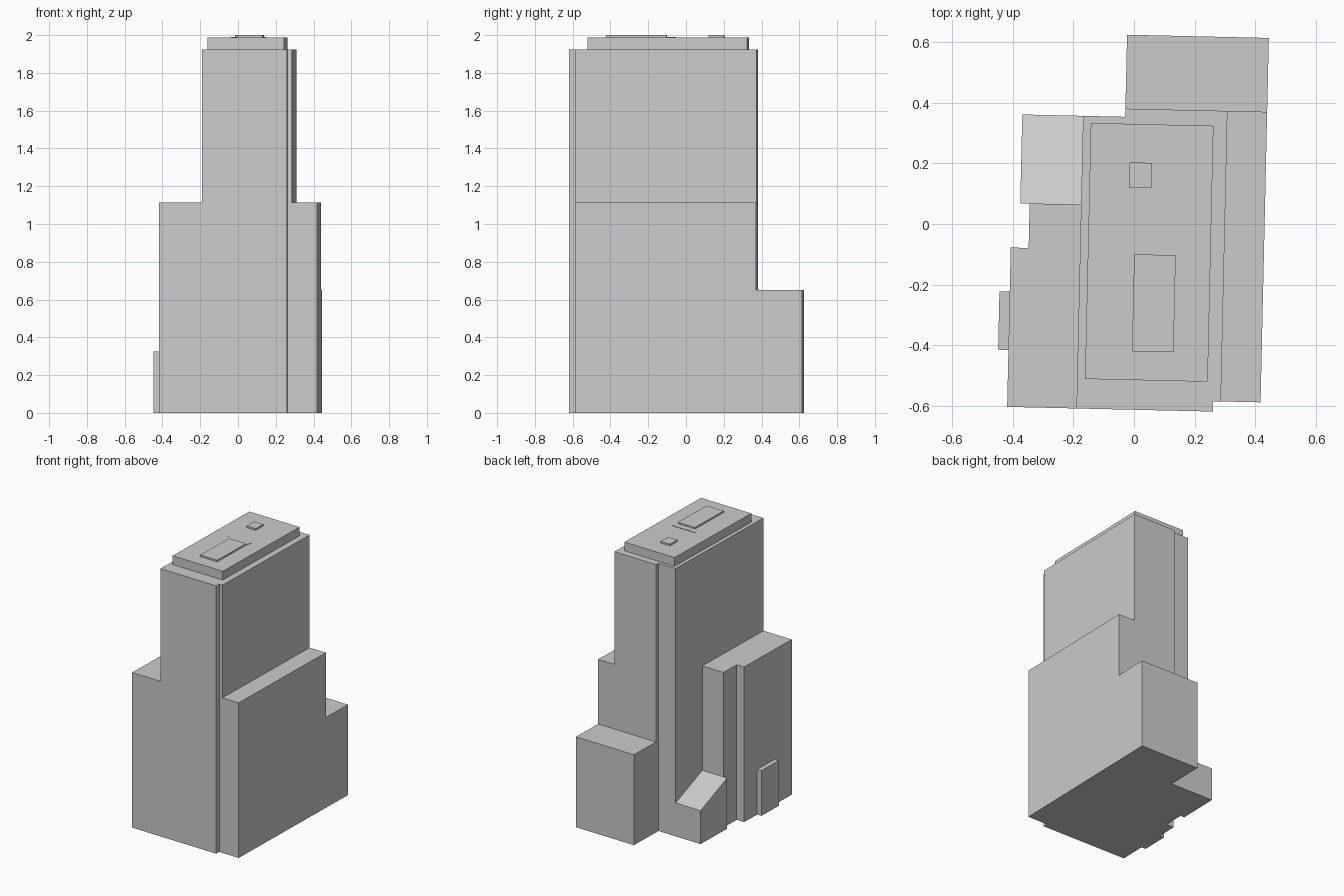
import bpy
import bmesh
import math
from mathutils import Matrix

default_cube = bpy.data.objects.get("Cube")
if default_cube:
    bpy.data.objects.remove(default_cube, do_unlink=True)

# One plain colour for the whole building
grey = bpy.data.materials.new("pale grey")
grey.use_nodes = True
colour = (0.6, 0.6, 0.6, 1)
grey.diffuse_color = colour
grey.node_tree.nodes["Principled BSDF"].inputs["Base Color"].default_value = colour

# The whole plan is turned slightly clockwise
turn = Matrix.Rotation(math.radians(-1.3), 4, "Z")


def prism(name, outline, bottom, top, back_drop=0):
    """Extrude a plan outline; back_drop lowers the roof along its rear edge."""
    bm = bmesh.new()
    floor = bm.faces.new([bm.verts.new((x, y, bottom)) for x, y in outline])
    extruded = bmesh.ops.extrude_face_region(bm, geom=[floor], use_keep_orig=True)
    rear = max(y for x, y in outline)
    for item in extruded["geom"]:
        if isinstance(item, bmesh.types.BMVert):
            item.co.z = top - (back_drop if item.co.y == item.co.y and
                               abs(item.co.y - rear) < 0.001 else 0)
    bmesh.ops.recalc_face_normals(bm, faces=bm.faces)
    bm.transform(turn)
    mesh = bpy.data.meshes.new(name)
    bm.to_mesh(mesh)
    bm.free()
    mesh.materials.append(grey)
    part = bpy.data.objects.new(name, mesh)
    bpy.context.collection.objects.link(part)
    return part


def rectangle(left, right, front, back):
    return [(left, front), (right, front), (right, back), (left, back)]


# Shared wall lines of the plan
west, east = -0.176, 0.3
outer_west, outer_east = -0.405, 0.431
front, front_step = -0.613, -0.579
back, back_step = 0.38, 0.353
notch_front, notch_back = 0.274, -0.037
shoulder, roof, parapet = 1.115, 1.925, 1.988

# Main tower with its corner notches
prism("tower", [
    (west, front), (notch_front, front), (notch_front, front_step),
    (east, front_step), (east, back), (notch_back, back),
    (notch_back, back_step), (west, back_step)], 0, roof)

# Lower wings against the tower
prism("east_wing", rectangle(east, outer_east, front_step, back), 0, shoulder)
prism("west_wing", [
    (outer_west, front), (west, front), (west, 0.06), (-0.346, 0.06),
    (-0.346, -0.087), (outer_west, -0.087)], 0, shoulder)
prism("rear_wing", rectangle(notch_back, outer_east, back, 0.624), 0, 0.65)

# Small annexes on the west side
prism("sloped_annex", rectangle(-0.377, west, 0.06, back_step), 0, 0.365, back_drop=0.125)
prism("west_porch", rectangle(-0.439, outer_west, -0.425, -0.232), 0, 0.325)

# Raised roof and its plant housings
prism("penthouse", rectangle(-0.15, 0.255, -0.515, 0.33), roof, parapet)
prism("long_roof_unit", rectangle(0.003, 0.14, -0.42, -0.1), parapet, 2)
prism("small_roof_unit", rectangle(-0.019, 0.055, 0.12, 0.203), parapet, 2)
prism("roof_vent", [(0.003, -0.1), (0.14, -0.1), (0.15, -0.055), (-0.035, -0.055)],
      parapet, parapet + 0.003)
